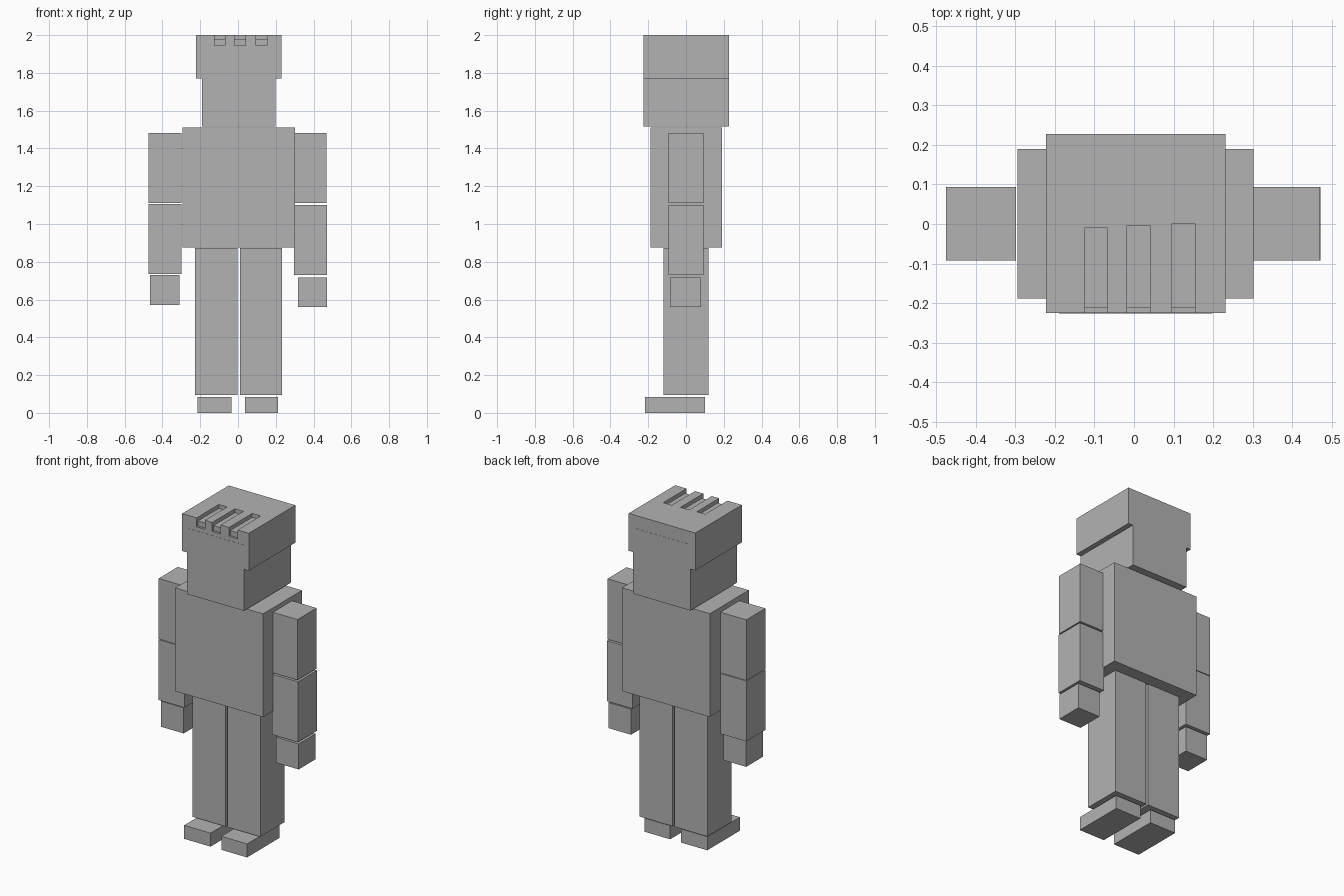
import bpy
import bmesh
from mathutils import Matrix, Vector

if "Cube" in bpy.data.objects:
    bpy.data.objects.remove(bpy.data.objects["Cube"])

grey = bpy.data.materials.new("plain_grey")
grey.diffuse_color = (0.45, 0.45, 0.45, 1)
grey.use_nodes = True
grey.node_tree.nodes["Principled BSDF"].inputs["Base Color"].default_value = grey.diffuse_color


def box(name, x, y, z):
    """Box from its (low, high) range on each axis."""
    lo, hi = (Vector(c) for c in zip(x, y, z))
    bm = bmesh.new()
    bmesh.ops.create_cube(bm, size=1, matrix=Matrix.LocRotScale(
        (lo + hi) / 2, None, hi - lo))
    mesh = bpy.data.meshes.new(name)
    bm.to_mesh(mesh)
    bm.free()
    mesh.materials.append(grey)
    obj = bpy.data.objects.new(name, mesh)
    bpy.context.collection.objects.link(obj)
    return obj


# Torso and head
box("torso", (-0.295, 0.302), (-0.188, 0.19), (0.875, 1.51))
box("head", (-0.19, 0.199), (-0.226, 0.228), (1.515, 1.92))
hair = box("hair", (-0.222, 0.231), (-0.225, 0.227), (1.77, 2.0))

# Grooves in the hair: shallow channel with a deeper notch at the front edge
for i, (x0, x1, back) in enumerate([(-0.124, -0.068, -0.009),
                                    (-0.018, 0.04, -0.004),
                                    (0.096, 0.154, 0.001)]):
    for part, y1, floor in (("channel", back, 1.976), ("notch", -0.212, 1.945)):
        cutter = box(f"{part}_cutter_{i}", (x0, x1), (-0.3, y1), (floor, 2.1))
        cutter.hide_render = True
        cutter.hide_set(True)
        cut = hair.modifiers.new(cutter.name, 'BOOLEAN')
        cut.operation = 'DIFFERENCE'
        cut.solver = 'EXACT'
        cut.object = cutter

# Arms, the right one hanging slightly lower
arm_y = (-0.092, 0.093)
for side, upper, lower, hand, drop in (
        ("left", (-0.475, -0.299), (-0.475, -0.299), (-0.465, -0.31), 0.0),
        ("right", (0.301, 0.469), (0.297, 0.472), (0.318, 0.472), 0.006)):
    box(f"{side}_upper_arm", upper, arm_y, (1.111, 1.483))
    box(f"{side}_forearm", lower, arm_y, (0.736 - drop, 1.107 - drop))
    box(f"{side}_hand", hand, (-0.085, 0.08), (0.572 - 2 * drop, 0.729 - 2 * drop))

# Legs and feet
for side, leg, foot in (("left", (-0.228, -0.003), (-0.215, -0.035)),
                        ("right", (0.01, 0.234), (0.038, 0.213))):
    box(f"{side}_thigh", leg, (-0.118, 0.118), (0.493, 0.872))
    box(f"{side}_shin", leg, (-0.118, 0.118), (0.095, 0.493))
    box(f"{side}_foot", foot, (-0.216, 0.1), (0.0, 0.083))
